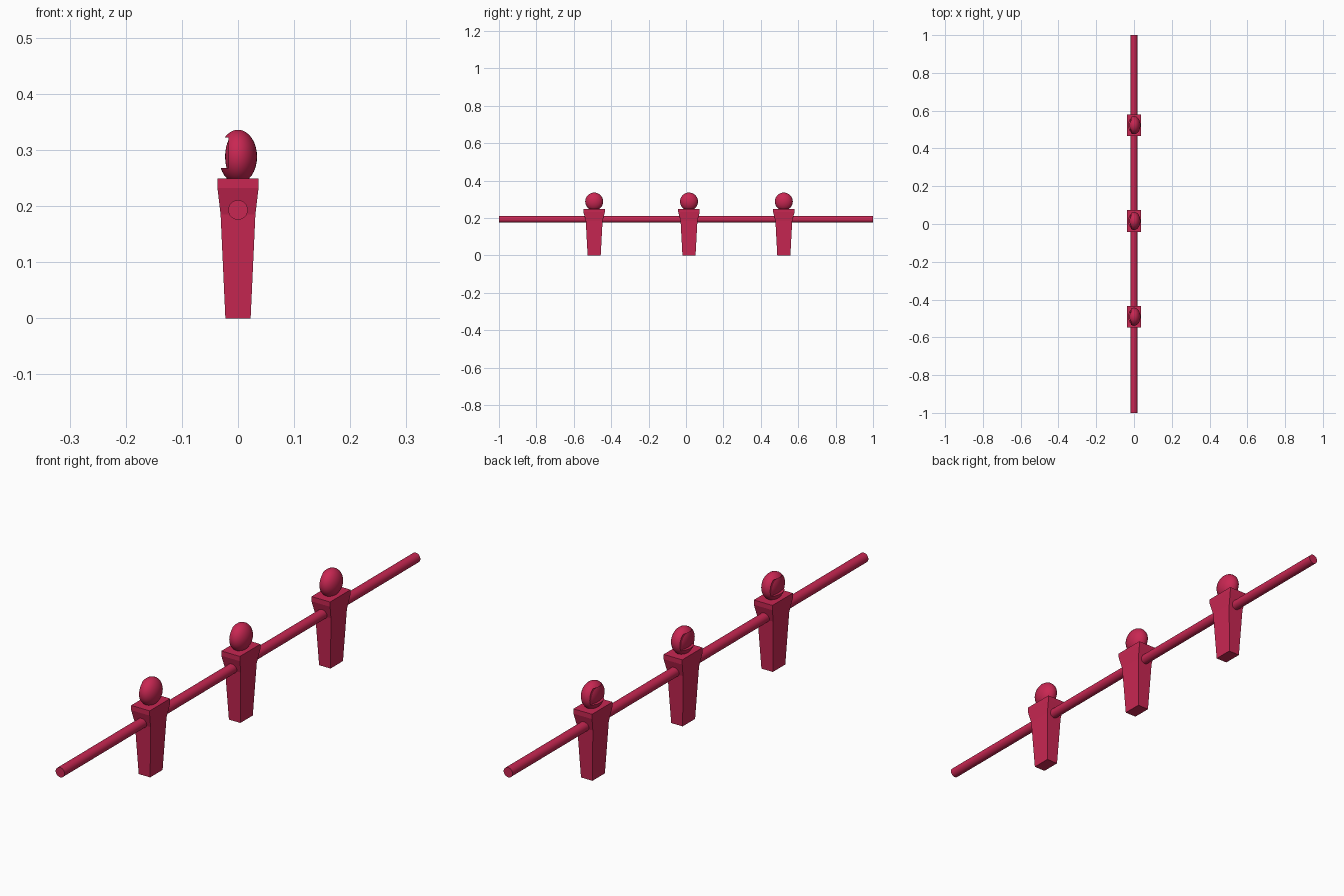
import bpy, bmesh
from mathutils import Matrix

if "Cube" in bpy.data.objects:
    bpy.data.objects.remove(bpy.data.objects["Cube"])

red = bpy.data.materials.new("red")
red.diffuse_color = (0.58, 0.02, 0.085, 1)
red.use_nodes = True
red.node_tree.nodes["Principled BSDF"].inputs["Base Color"].default_value = red.diffuse_color


def add_object(name, bm, material=red):
    bmesh.ops.recalc_face_normals(bm, faces=bm.faces)
    mesh = bpy.data.meshes.new(name)
    bm.to_mesh(mesh)
    bm.free()
    ob = bpy.data.objects.new(name, mesh)
    bpy.context.collection.objects.link(ob)
    mesh.materials.append(material)
    return ob


def smooth(ob):
    bpy.ops.object.select_all(action='DESELECT')
    ob.select_set(True)
    bpy.context.view_layer.objects.active = ob
    bpy.ops.object.shade_smooth_by_angle(angle=0.6)


def ellipsoid(name, centre, radii):
    bm = bmesh.new()
    bmesh.ops.create_uvsphere(
        bm, u_segments=32, v_segments=16, radius=1,
        matrix=Matrix.Translation(centre) @ Matrix.Diagonal((*radii, 1)))
    ob = add_object(name, bm)
    smooth(ob)
    return ob


# Rod through all figures
bm = bmesh.new()
bmesh.ops.create_cone(bm, cap_ends=True, segments=32, radius1=0.0175, radius2=0.0175, depth=2,
                      matrix=Matrix.Translation((0, 0, 0.193)) @ Matrix.Rotation(1.5707963, 4, 'X'))
smooth(add_object("rod", bm))

# Body sections: half width x, half width y, height
SECTIONS = [(0.0225, 0.035, 0), (0.031, 0.045, 0.185), (0.0366, 0.0575, 0.232), (0.0366, 0.0575, 0.249)]


def body(y):
    bm = bmesh.new()
    rings = [[bm.verts.new((sx * hx, y + sy * hy, z))
              for sx, sy in ((-1, -1), (1, -1), (1, 1), (-1, 1))] for hx, hy, z in SECTIONS]
    for a, b in zip(rings, rings[1:]):
        for i in range(4):
            j = (i + 1) % 4
            bm.faces.new((a[i], a[j], b[j], b[i]))
    bm.faces.new(rings[0])
    bm.faces.new(rings[-1])
    add_object("body", bm)


def head(y):
    skull = ellipsoid("head", (0, y, 0.288), (0.034, 0.048, 0.048))
    # Recess for the face on the -x side
    bm = bmesh.new()
    bmesh.ops.create_cube(bm, size=1, matrix=Matrix.Translation((-0.0415, y, 0.295))
                          @ Matrix.Diagonal((0.05, 0.12, 0.054, 1)))
    cutter = add_object("face_cutter", bm)
    cutter.hide_render = True
    cutter.hide_set(True)
    cut = skull.modifiers.new("face_recess", 'BOOLEAN')
    cut.operation = 'DIFFERENCE'
    cut.object = cutter
    cut.solver = 'EXACT'
    # Gently rounded face inside the recess
    ellipsoid("face", (0, y, 0.288), (0.023, 0.045, 0.044))


for y in (-0.491, 0.016, 0.523):
    body(y)
    head(y)
